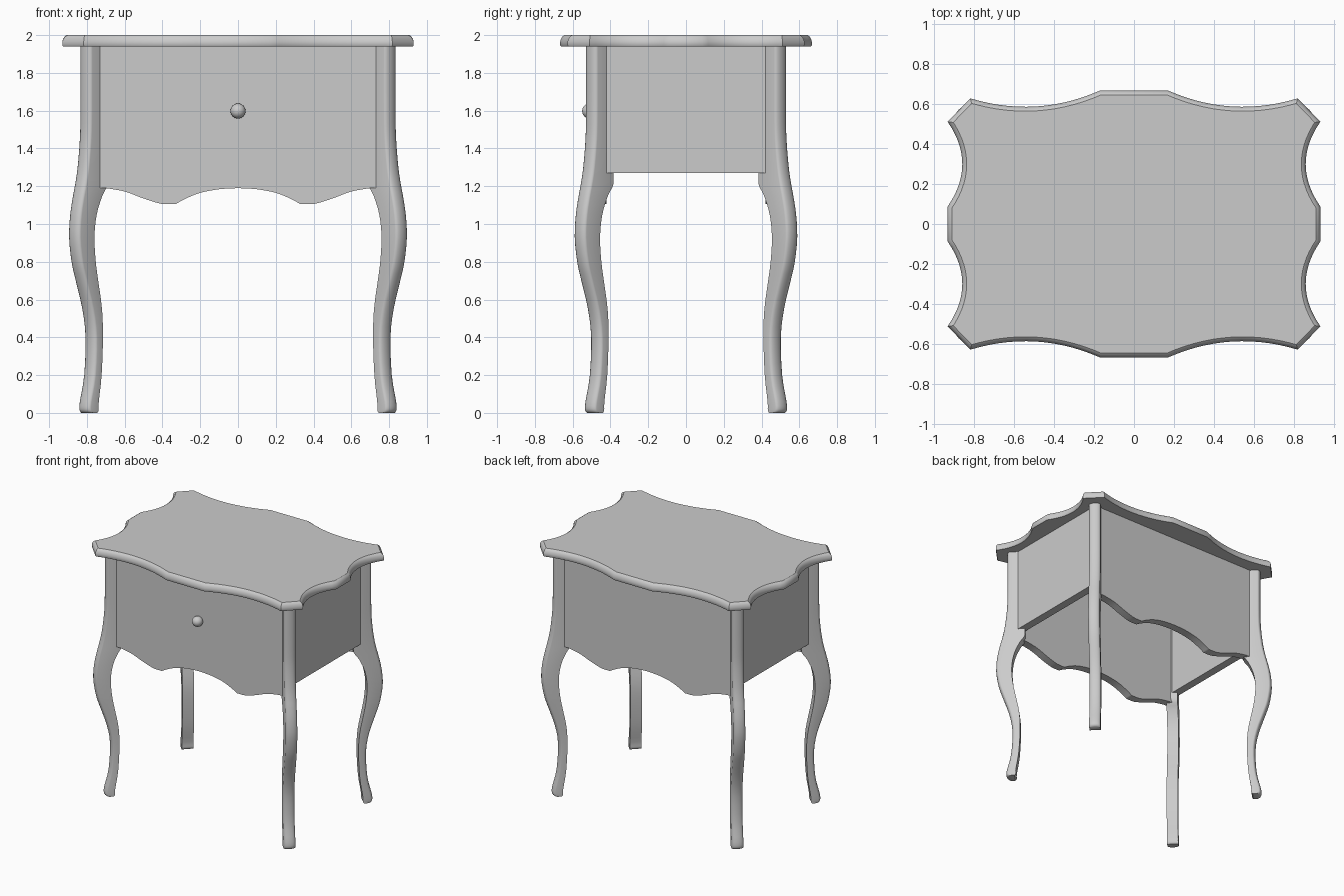
import bpy, bmesh, math
from mathutils import Vector

cube = bpy.data.objects.get("Cube")
if cube:
    bpy.data.objects.remove(cube, do_unlink=True)

grey = bpy.data.materials.new("plain grey")
grey.use_nodes = True
grey.diffuse_color = (0.6, 0.6, 0.6, 1)
grey.node_tree.nodes["Principled BSDF"].inputs["Base Color"].default_value = (0.6, 0.6, 0.6, 1)


def finish(name, bm, smooth=True):
    bmesh.ops.recalc_face_normals(bm, faces=bm.faces)
    mesh = bpy.data.meshes.new(name)
    bm.to_mesh(mesh)
    bm.free()
    mesh.materials.append(grey)
    obj = bpy.data.objects.new(name, mesh)
    bpy.context.collection.objects.link(obj)
    if smooth:
        bpy.ops.object.select_all(action='DESELECT')
        obj.select_set(True)
        bpy.context.view_layer.objects.active = obj
        bpy.ops.object.shade_smooth_by_angle(angle=math.radians(35))
    return obj


def loft(name, rings, smooth=True):
    """Skin a stack of equal closed rings and cap both ends."""
    bm = bmesh.new()
    loops = [[bm.verts.new(p) for p in ring] for ring in rings]
    n = len(loops[0])
    for a, b in zip(loops, loops[1:]):
        for i in range(n):
            j = (i + 1) % n
            bm.faces.new((a[i], a[j], b[j], b[i]))
    bm.faces.new(loops[0][::-1])
    bm.faces.new(loops[-1])
    return finish(name, bm, smooth)


def spline(points, steps=4):
    """Catmull-Rom curve through the points."""
    p = [Vector(q) for q in points]
    p = [p[0]] + p + [p[-1]]
    out = []
    for a, b, c, d in zip(p, p[1:], p[2:], p[3:]):
        for k in range(steps):
            t = k / steps
            out.append(0.5 * (2 * b + (c - a) * t + (2 * a - 5 * b + 4 * c - d) * t * t
                              + (3 * b - a - 3 * c + d) * t ** 3))
    return out + [p[-1]]


def arc(a, b, sag, steps=14):
    """Arc from a to b, bowed toward the centre by sag."""
    a, b = Vector(a), Vector(b)
    d = b - a
    inward = Vector((-d.y, d.x)).normalized()
    return [a + d * t + inward * sag * 4 * t * (1 - t) for t in (k / steps for k in range(steps + 1))]


def inset(outline, amount):
    out = []
    for i, p in enumerate(outline):
        e = (p - outline[i - 1]).normalized()
        f = (outline[(i + 1) % len(outline)] - p).normalized()
        n1, n2 = Vector((-e.y, e.x)), Vector((-f.y, f.x))
        out.append(p + (n1 + n2) * amount / (1 + n1.dot(n2)))
    return out


# Table top: serpentine outline with a rounded upper edge
quarter = arc((0.93, 0.0875), (0.93, 0.51), 0.073) + arc((0.817, 0.627), (0.17, 0.666), 0.06)
half = quarter + [Vector((-p.x, p.y)) for p in reversed(quarter)]
outline = half + [-p for p in half]
edge = [(1.94, 0.004), (1.946, 0), (1.965, 0), (1.98, 0.004), (1.992, 0.011), (2.0, 0.022)]
loft("table_top", [[(p.x, p.y, z) for p in inset(outline, d)] for z, d in edge])

# Legs: an S-curved blade standing on each diagonal, rounded on the outside
# rows are height, outer reach, inner reach
leg_rows = [(0, 0.83, 0.745), (0.015, 0.84, 0.738), (0.06, 0.838, 0.737), (0.2, 0.815, 0.722),
            (0.4, 0.808, 0.715), (0.55, 0.825, 0.72), (0.7, 0.86, 0.74), (0.8, 0.882, 0.753),
            (0.93, 0.895, 0.76), (1.05, 0.889, 0.748), (1.15, 0.874, 0.718), (1.21, 0.863, 0.69),
            (1.3, 0.85, 0.69), (1.45, 0.838, 0.69), (1.6, 0.835, 0.69), (1.945, 0.835, 0.69)]
HALF = 0.03
SHIFT = 0.305
section = [(0, HALF), (0, -HALF)] + [(1, -HALF * math.cos(math.pi * k / 8)) for k in range(9)]


def leg(name, sx, sy):
    rings = []
    for z, outer, inner in spline(leg_rows, 3):
        ring = []
        for side, across in section:
            bulge = 0.014 * math.sqrt(max(0, 1 - (across / HALF) ** 2))
            q = outer - HALF - 0.004 + bulge if side else inner + HALF
            ring.append((sx * (q + across), sy * (q - SHIFT - across), z))
        rings.append(ring)
    loft(name, rings)


for sx, left in ((1, "left"), (-1, "right")):
    for sy, front in ((-1, "front"), (1, "back")):
        leg(f"{front}_{left}_leg", sx, sy)

# Front and back panels with a scalloped lower edge
valley = spline([(0.70, 1.19), (0.6, 1.172), (0.5, 1.135), (0.42, 1.11), (0.38, 1.105), (0.33, 1.105)])
arch = spline([(0.33, 1.105), (0.28, 1.133), (0.2, 1.165), (0.1, 1.184), (0, 1.19)])
lower = [Vector((0.73, 1.19))] + valley + arch[1:]
lower += [Vector((-p.x, p.y)) for p in reversed(lower[:-1])]
panel = lower + [Vector((-0.73, 1.945)), Vector((0.73, 1.945))]
for name, s in (("front_panel", -1), ("back_panel", 1)):
    loft(name, [[(p.x, s * y, p.y) for p in panel] for y in (0.485, 0.42)])


def box(name, x0, x1, y0, y1, z0, z1):
    loft(name, [[(x0, y0, z), (x1, y0, z), (x1, y1, z), (x0, y1, z)] for z in (z0, z1)], False)


# Side panels
for name, s in (("left_panel", 1), ("right_panel", -1)):
    box(name, s * 0.72, s * 0.785, -0.43, 0.43, 1.27, 1.945)

# Thin rail above the drawer
box("drawer_rail", -0.643, 0.643, -0.488, -0.48, 1.916, 1.945)

# Drawer knob: turned profile of neck and ball, rows are distance and radius
turned = [(0.475, 0.018), (0.492, 0.018)]
turned += [(0.51 - 0.04 * math.cos(a), 0.04 * math.sin(a))
           for a in (math.radians(d) for d in range(65, 179, 14))]
loft("drawer_knob", [[(r * math.cos(math.tau * k / 24), -y, 1.598 + r * math.sin(math.tau * k / 24))
                      for k in range(24)] for y, r in turned])
